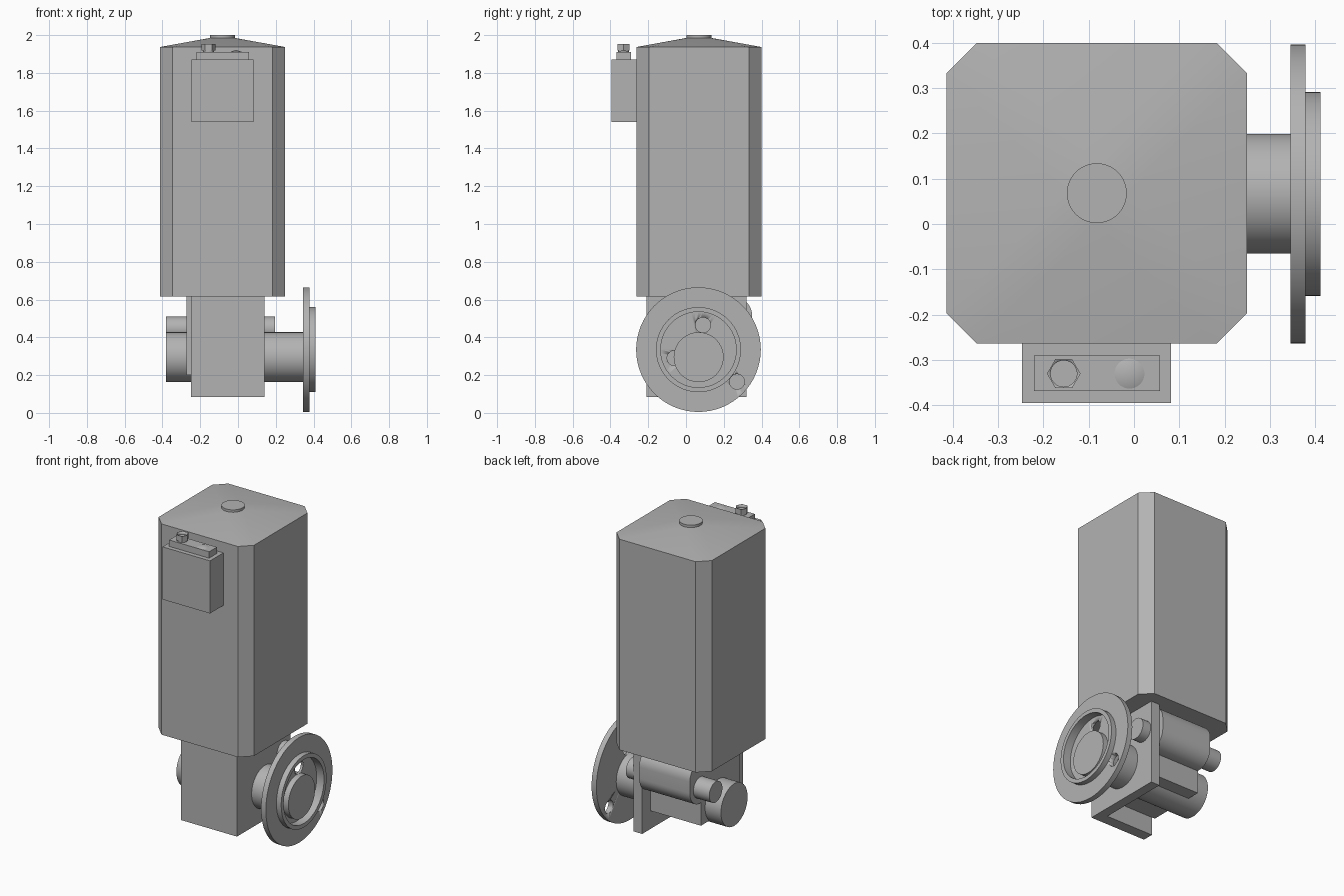
import bpy, bmesh, math
from mathutils import Matrix, Vector

cube = bpy.data.objects.get("Cube")
if cube:
    bpy.data.objects.remove(cube, do_unlink=True)

GREY = (0.45, 0.45, 0.45, 1)
metal = bpy.data.materials.new("grey metal")
metal.use_nodes = True
metal.diffuse_color = GREY
metal.node_tree.nodes["Principled BSDF"].inputs["Base Color"].default_value = GREY


def finish(name, bm):
    bmesh.ops.recalc_face_normals(bm, faces=bm.faces)
    mesh = bpy.data.meshes.new(name)
    bm.to_mesh(mesh)
    bm.free()
    mesh.materials.append(metal)
    obj = bpy.data.objects.new(name, mesh)
    bpy.context.collection.objects.link(obj)
    activate(obj)
    bpy.ops.object.shade_smooth_by_angle(angle=math.radians(30))
    return obj


def activate(obj):
    bpy.ops.object.select_all(action='DESELECT')
    obj.select_set(True)
    bpy.context.view_layer.objects.active = obj


def box(name, x, y, z):
    bm = bmesh.new()
    bmesh.ops.create_cube(bm, size=1)
    for v in bm.verts:
        v.co = [lo + (c + 0.5) * (hi - lo) for c, (lo, hi) in zip(v.co, (x, y, z))]
    return finish(name, bm)


def rod(name, axis, a, b, lo, hi, r, r2=None, sides=48):
    """Cylinder or cone along x (a, b = y, z) or along z (a, b = x, y)."""
    bm = bmesh.new()
    bmesh.ops.create_cone(bm, cap_ends=True, segments=sides, radius1=r,
                          radius2=r if r2 is None else r2, depth=hi - lo)
    mid = (lo + hi) / 2
    if axis == 'x':
        bm.transform(Matrix.Translation((mid, a, b)) @ Matrix.Rotation(math.pi / 2, 4, 'Y'))
    else:
        bm.transform(Matrix.Translation((a, b, mid)))
    return finish(name, bm)


def extrude_x(name, profile, lo, hi):
    """Extrude a (y, z) outline along x."""
    bm = bmesh.new()
    face = bm.faces.new([bm.verts.new((lo, y, z)) for y, z in profile])
    out = bmesh.ops.extrude_face_region(bm, geom=[face])["geom"]
    bmesh.ops.translate(bm, vec=(hi - lo, 0, 0),
                        verts=[g for g in out if isinstance(g, bmesh.types.BMVert)])
    return finish(name, bm)


def cut(obj, cutter):
    cutter.hide_render = True
    mod = obj.modifiers.new("cut", 'BOOLEAN')
    mod.operation = 'DIFFERENCE'
    mod.solver = 'EXACT'
    mod.object = cutter
    activate(obj)
    bpy.ops.object.modifier_apply(modifier=mod.name)
    bpy.data.objects.remove(cutter, do_unlink=True)


# Motor housing: chamfered square column with a roof blending into a circle
CX, CY = -0.082, 0.068
HALF, FLAT = 0.331, 0.265
bm = bmesh.new()
for z in (0.615, 1.937):
    for sx in (-1, 1):
        for sy in (-1, 1):
            for dx, dy in ((HALF, FLAT), (FLAT, HALF)):
                bm.verts.new((CX + sx * dx, CY + sy * dy, z))
for i in range(48):
    t = math.tau * i / 48
    bm.verts.new((CX + 0.066 * math.cos(t), CY + 0.066 * math.sin(t), 1.985))
bmesh.ops.convex_hull(bm, input=bm.verts)
bmesh.ops.dissolve_limit(bm, angle_limit=0.001, verts=bm.verts, edges=bm.edges)
finish("motor_housing", bm)
rod("roof_cap", 'z', CX, CY, 1.98, 2.0, 0.066)

# Terminal box with lid, socketed hex plug and small cone
box("terminal_box", (-0.247, 0.082), (-0.395, -0.26), (1.54, 1.87))
box("terminal_lid", (-0.22, 0.057), (-0.368, -0.29), (1.87, 1.91))
rod("plug_neck", 'z', -0.155, -0.33, 1.91, 1.925, 0.029)
plug = rod("hex_plug", 'z', -0.155, -0.33, 1.918, 1.952, 0.037, sides=6)
# turn the hexagon so that its corners point sideways
plug.data.transform(Matrix.Translation((-0.155, -0.33, 0)) @ Matrix.Rotation(math.pi / 2, 4, 'Z')
                    @ Matrix.Translation((0.155, 0.33, 0)))
cut(plug, rod("plug_socket", 'z', -0.155, -0.33, 1.935, 1.97, 0.029))
rod("lid_cone", 'z', -0.01, -0.33, 1.91, 1.922, 0.033, 0)

# L-shaped gearbox bracket
box("bracket_front", (-0.25, 0.14), (-0.21, -0.14), (0.085, 0.617))
box("bracket_side", (0.08, 0.14), (-0.21, 0.32), (0.085, 0.617))

# Gearbox body: square core and a rounded bulge at the back
box("gearbox_core", (-0.272, 0.08), (-0.14, 0.24), (0.2, 0.617))
R = 0.1
profile = [(0.1, 0.345)]
for centre_z, start in ((0.445, -90), (0.515, 0)):
    for i in range(13):
        t = math.radians(start + 90 * i / 12)
        profile.append((0.25 + R * math.cos(t), centre_z + R * math.sin(t)))
profile.append((0.1, 0.615))
extrude_x("gearbox_bulge", profile, -0.272, 0.08)

# Shafts running through the gearbox
rod("main_shaft", 'x', 0.067, 0.295, -0.382, 0.395, 0.132, sides=64)
rod("worm_shaft", 'x', 0.25, 0.445, -0.382, 0.197, 0.065)

# Output flange: turned profile of (x, radius) with three bolt holes
FY, FZ = 0.066, 0.335
section = [(0.345, 0), (0.345, 0.33), (0.378, 0.33), (0.378, 0.225),
           (0.411, 0.225), (0.411, 0.2), (0.36, 0.2), (0.36, 0)]
bm = bmesh.new()
verts = [bm.verts.new((x, FY, FZ + r)) for x, r in section]
edges = [bm.edges.new(pair) for pair in zip(verts, verts[1:])]
bmesh.ops.spin(bm, geom=verts + edges, cent=(0, FY, FZ), axis=(1, 0, 0),
               angle=math.tau, steps=64, use_merge=False)
bmesh.ops.remove_doubles(bm, verts=bm.verts, dist=0.0001)
flange = finish("output_flange", bm)
for y, z in ((0.09, 0.465), (0.27, 0.165), (-0.06, 0.29)):
    cut(flange, rod("flange_hole", 'x', y, z, 0.3, 0.45, 0.04, sides=32))
